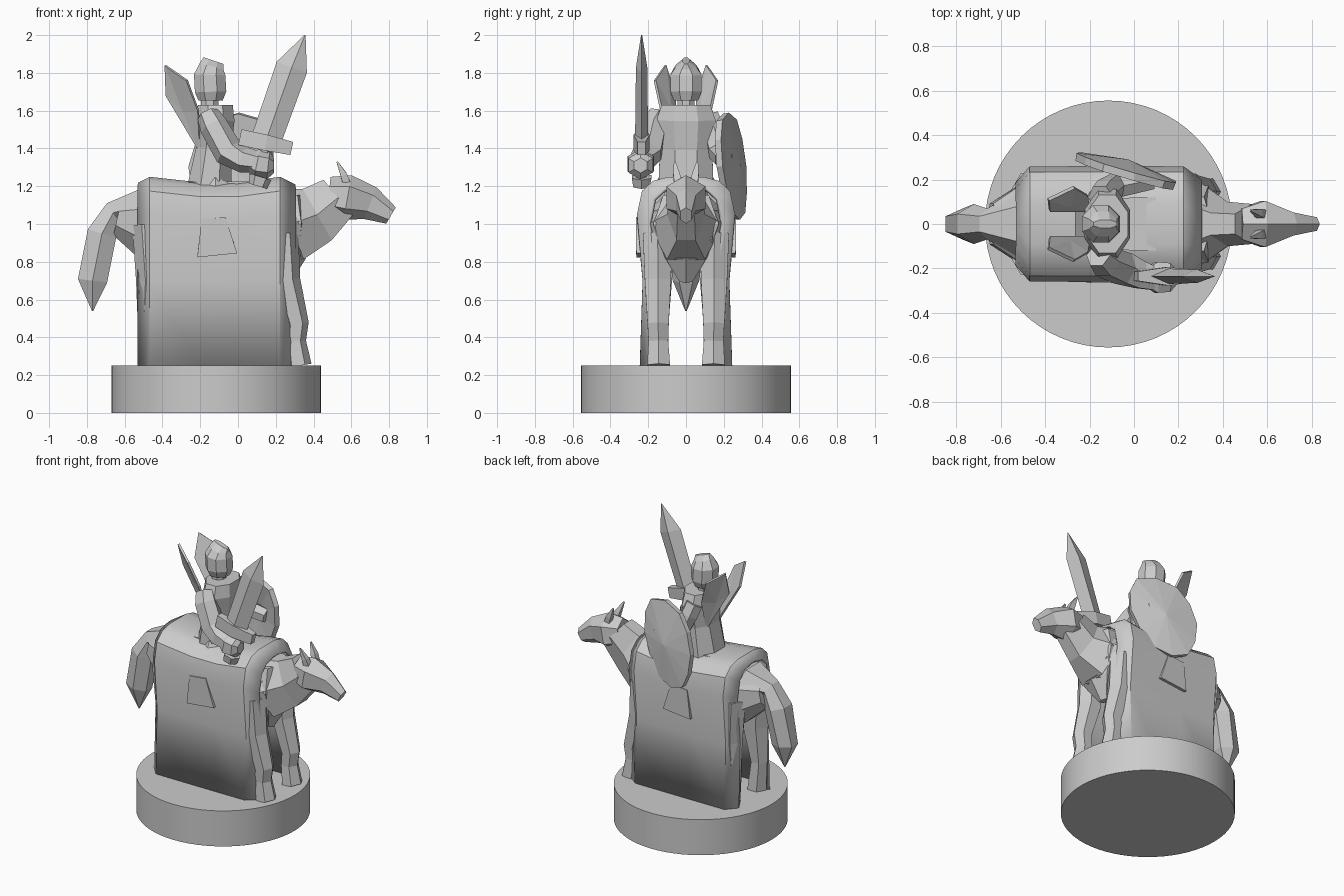
import bpy
import bmesh
import math
from mathutils import Vector

default_cube = bpy.data.objects.get("Cube")
if default_cube:
    bpy.data.objects.remove(default_cube, do_unlink=True)

# One plain stone colour for everything
GREY = (.6, .6, .6, 1)
stone = bpy.data.materials.new("stone_grey")
stone.use_nodes = True
stone.diffuse_color = GREY
stone.node_tree.nodes["Principled BSDF"].inputs["Base Color"].default_value = GREY


def finish(name, bm, thickness=0):
    """Turn a bmesh into a flat shaded object, optionally with thickness."""
    bmesh.ops.recalc_face_normals(bm, faces=bm.faces)
    mesh = bpy.data.meshes.new(name)
    bm.to_mesh(mesh)
    bm.free()
    mesh.materials.append(stone)
    obj = bpy.data.objects.new(name, mesh)
    bpy.context.collection.objects.link(obj)
    if thickness:
        solid = obj.modifiers.new("thickness", 'SOLIDIFY')
        solid.thickness = thickness
        solid.offset = 0
    return obj


def smooth(obj):
    """Smooth shading that keeps the hard edges."""
    bpy.ops.object.select_all(action='DESELECT')
    obj.select_set(True)
    bpy.context.view_layer.objects.active = obj
    bpy.ops.object.shade_smooth_by_angle(angle=math.radians(30))


def bridge(bm, rows, closed):
    """Join neighbouring rows of vertices with quads."""
    for low, high in zip(rows, rows[1:]):
        for k in range(len(low) if closed else len(low) - 1):
            j = (k + 1) % len(low)
            bm.faces.new((low[k], low[j], high[j], high[k]))


def loft(name, *stations, start_y=0, end_y=None, sides=6, turn=.5, across=(0, 1, 0)):
    """Faceted limb; each station is x, z, half width and optional half depth."""
    end_y = start_y if end_y is None else end_y
    last = len(stations) - 1
    path = [Vector((s[0], start_y + (end_y - start_y) * i / last, s[1]))
            for i, s in enumerate(stations)]
    bm = bmesh.new()
    rings = []
    for i, station in enumerate(stations):
        width, depth = station[2], station[-1]
        along = (path[min(i + 1, last)] - path[max(i - 1, 0)]).normalized()
        up = along.cross(Vector(across)).normalized()
        sideways = up.cross(along)
        ring = []
        for k in range(sides):
            angle = math.tau * (k + turn) / sides
            offset = sideways * width * math.cos(angle) + up * depth * math.sin(angle)
            ring.append(bm.verts.new(path[i] + offset))
        rings.append(ring)
    bridge(bm, rings, closed=True)
    bm.faces.new(rings[0])
    bm.faces.new(rings[-1])
    finish(name, bm)


def pair(name, *stations, start_y, end_y, **options):
    """The same loft on the left and on the right."""
    for label, sign in (("left_", 1), ("right_", -1)):
        loft(label + name, *stations, start_y=start_y * sign, end_y=end_y * sign, **options)


def plate(name, points, faces, thickness):
    """Thin folded plate made from a few shared points."""
    bm = bmesh.new()
    verts = [bm.verts.new(point) for point in points]
    for face in faces:
        bm.faces.new([verts[k] for k in face])
    finish(name, bm, thickness)


# Round base
bpy.ops.mesh.primitive_cylinder_add(vertices=64, radius=.555, depth=.25,
                                    location=(-.115, 0, .125))
base = bpy.context.object
base.name = "round_base"
base.data.materials.append(stone)
smooth(base)

# Horse cloth: an arch carried along the back, wrapped inwards at both ends
left_half = [(.235, .25), (.22, .7), (.25, 1.05), (.225, 1.17), (.17, 1.22), (.09, 1.24)]
arch = left_half + [(-y, z) for y, z in reversed(left_half)]
bm = bmesh.new()
rows = []
for x, inset, drop in [(-.525, .07, .03), (-.465, 0, 0), (-.2, 0, .03),
                       (0, 0, .03), (.22, 0, 0), (.3, .06, .04)]:
    rows.append([bm.verts.new((x, y - math.copysign(inset, y), z - drop if z > 1 else z))
                 for y, z in arch])
bridge(bm, rows, closed=False)
smooth(finish("horse_cloth", bm, thickness=.02))

# Horse body, chest, neck and head
loft("horse_body", (-.64, 1.03, .1), (-.5, 1, .2, .21), (.2, .98, .22), (.33, 1, .15, .2),
     sides=8)
loft("horse_chest", (.24, .7, .04), (.28, .83, .13, .08), (.29, 1, .2, .09),
     (.28, 1.15, .14, .07))
loft("horse_neck", (.28, 1, .2, .23), (.42, 1.05, .1, .18), (.53, 1.14, .09, .14), turn=0)
loft("horse_head", (.48, 1.15, .08, .1), (.58, 1.14, .12), (.7, 1.11, .06, .09),
     (.81, 1.045, .035, .05))
pair("horse_ear", (.58, 1.2, .03), (.56, 1.26, .025), (.525, 1.33, .006),
     start_y=.04, end_y=.06, sides=4)

# Horse legs and tail
pair("front_leg", (.23, .95, .09), (.25, .7, .08), (.31, .47, .065), (.3, .38, .06),
     (.32, .25, .07), start_y=.15, end_y=.145)
pair("hind_leg", (-.46, 1, .1), (-.44, .7, .08, .1), (-.47, .45, .06), (-.45, .25, .07),
     start_y=.14, end_y=.15)
loft("tail", (-.5, 1.1, .16, .1), (-.66, 1.06, .07), (-.72, .95, .09), (-.77, .7, .07, .09),
     (-.77, .54, .004), turn=0)

# Saddle
loft("saddle", (-.3, 1.2, .16, .03), (.1, 1.2, .17, .04), sides=4)

# Rider: torso, neck and helmet
loft("torso", (-.155, 1.14, .16, .135), (-.13, 1.4, .15, .1), (-.12, 1.55, .17, .11),
     (-.12, 1.63, .14, .1), sides=8)
loft("neck", (-.15, 1.6, .05), (-.15, 1.7, .05), sides=8)
loft("helmet", (-.145, 1.655, .07), (-.145, 1.7, .09), (-.15, 1.79, .09),
     (-.14, 1.835, .06, .07), (-.13, 1.865, .02, .06), sides=8)

# Rider legs: thigh running into the cloth, flared boot on its side
pair("thigh", (-.12, 1.2, .08), (-.12, 1, .06, .04), start_y=.08, end_y=.22,
     across=(1, 0, 0))
pair("boot", (-.13, 1.03, .035, .09), (-.11, .835, .04, .15), start_y=.24, end_y=.235,
     sides=4)

# Arms
loft("sword_arm", (-.16, 1.58, .06), (-.13, 1.52, .075), (-.05, 1.38, .08),
     (.03, 1.34, .07), (.14, 1.32, .05), start_y=-.14, end_y=-.26)
loft("sword_hand", (.06, 1.33, .05), (.1, 1.32, .08), (.16, 1.31, .075), (.19, 1.31, .04),
     start_y=-.24)
loft("shield_arm", (-.15, 1.57, .06), (-.13, 1.5, .06), (-.08, 1.38, .06), (.08, 1.34, .05),
     start_y=.12, end_y=.2)

# Sword, held upright in one plane
SWORD_Y = -.235
loft("sword_blade", (.14, 1.42, .035, .08), (.285, 1.83, .03, .085), (.355, 2, .003),
     start_y=SWORD_Y, sides=4, turn=0)
loft("sword_guard", (.01, 1.46, .03, .06), (.15, 1.43, .06), (.285, 1.4, .03, .05),
     start_y=SWORD_Y, sides=4)
loft("sword_grip", (.15, 1.43, .03), (.11, 1.25, .03), start_y=SWORD_Y)
loft("sword_pommel", (.12, 1.25, .06), (.105, 1.2, .05), start_y=SWORD_Y)

# Shield: broad on top, pointed below, gently domed about a tilted axis
CORNERS, HALF_WIDTH, HALF_HEIGHT = 12, .23, .29
middle = Vector((-.04, .24, 1.305))
across, axis = Vector((.96, -.27, 0)), Vector((.15, -.1, .97))
outward = axis.cross(across).normalized()
points = [middle + outward * .035]
for k in range(CORNERS):
    angle = math.tau * k / CORNERS
    taper = 1 - .2 * max(0, -math.cos(angle))
    spread = math.copysign(abs(math.sin(angle)) ** .7, math.sin(angle))
    points.append(middle + across * HALF_WIDTH * taper * spread
                  + axis * HALF_HEIGHT * math.cos(angle))
fan = [(0, k + 1, (k + 1) % CORNERS + 1) for k in range(CORNERS)]
plate("shield", points, fan, thickness=.035)

# Folded wings on the rider's back: root, shoulder, outer edge, tip, inner edge, crease
wing = [(-.2, .06, 1.38), (-.21, .13, 1.6), (-.27, .165, 1.76), (-.385, .11, 1.84),
        (-.38, .06, 1.68), (-.29, .08, 1.6)]
folds = [(5, k, (k + 1) % 5) for k in range(5)]
for label, sign in (("left_wing", 1), ("right_wing", -1)):
    plate(label, [(x, y * sign, z) for x, y, z in wing], folds, thickness=.015)
